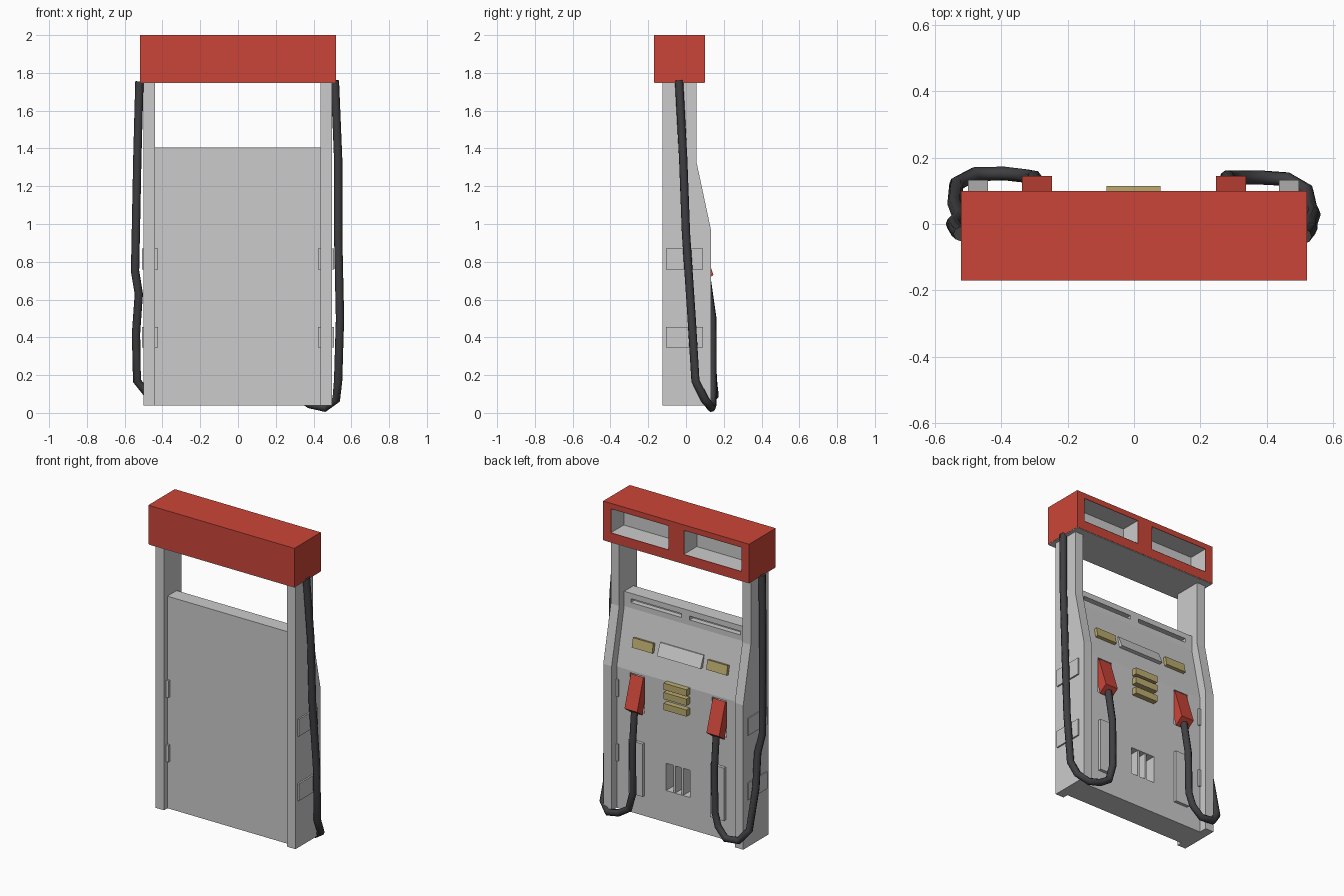
import bpy, bmesh, math
from mathutils import Matrix

if "Cube" in bpy.data.objects:
    bpy.data.objects.remove(bpy.data.objects["Cube"])


def material(name, rgb):
    m = bpy.data.materials.new(name)
    m.diffuse_color = (*rgb, 1)
    m.use_nodes = True
    m.node_tree.nodes["Principled BSDF"].inputs["Base Color"].default_value = m.diffuse_color
    return m


RED = material("red", (0.60, 0.06, 0.04))
YELLOW = material("yellow", (0.50, 0.41, 0.16))
RUBBER = material("rubber", (0.05, 0.05, 0.055))


def finish(name, bm, mat=None):
    bmesh.ops.recalc_face_normals(bm, faces=bm.faces)
    me = bpy.data.meshes.new(name)
    bm.to_mesh(me)
    bm.free()
    ob = bpy.data.objects.new(name, me)
    bpy.context.collection.objects.link(ob)
    if mat:
        me.materials.append(mat)
    return ob


def box(name, x, y, z, mat=None):
    bm = bmesh.new()
    size = Matrix.Diagonal((x[1] - x[0], y[1] - y[0], z[1] - z[0], 1))
    mid = Matrix.Translation((sum(x) / 2, sum(y) / 2, sum(z) / 2))
    bmesh.ops.create_cube(bm, size=1, matrix=mid @ size)
    return finish(name, bm, mat)


def prism(name, profile, x, mat=None):
    """Extrude a (y, z) profile along x."""
    bm = bmesh.new()
    face = bm.faces.new([bm.verts.new((x[0], y, z)) for y, z in profile])
    new = bmesh.ops.extrude_face_region(bm, geom=[face])["geom"]
    bmesh.ops.translate(bm, vec=(x[1] - x[0], 0, 0),
                        verts=[v for v in new if isinstance(v, bmesh.types.BMVert)])
    return finish(name, bm, mat)


def span(c, w):
    return (c - w / 2, c + w / 2)


def cut(ob, x, y, z):
    cutter = box("cutter", x, y, z)
    cutter.hide_render = True
    mod = ob.modifiers.new("cut", "BOOLEAN")
    mod.operation, mod.solver, mod.object = "DIFFERENCE", "EXACT", cutter
    bpy.context.view_layer.objects.active = ob
    bpy.ops.object.modifier_apply(modifier=mod.name)
    bpy.data.objects.remove(cutter)


def hose(name, pts):
    cu = bpy.data.curves.new(name, "CURVE")
    cu.dimensions = "3D"
    cu.bevel_depth, cu.bevel_resolution, cu.use_fill_caps = 0.022, 2, True
    sp = cu.splines.new("POLY")
    sp.points.add(len(pts) - 1)
    for p, co in zip(sp.points, pts):
        p.co = (*co, 1)
    cu.materials.append(RUBBER)
    ob = bpy.data.objects.new(name, cu)
    bpy.context.collection.objects.link(ob)
    bpy.ops.object.select_all(action="DESELECT")
    ob.select_set(True)
    bpy.context.view_layer.objects.active = ob
    bpy.ops.object.convert(target="MESH")


# Main cabinet with sloped console
body = prism("cabinet", [(-0.09, 0.04), (0.08, 0.04), (0.08, 0.95), (0.005, 1.31),
                         (0.005, 1.405), (-0.09, 1.405)], (-0.445, 0.44))

# Canopy, its grey underside and lined display windows
canopy = box("canopy", (-0.52, 0.52), (-0.17, 0.10), (1.75, 2.0), RED)
box("canopy_underside", (-0.518, 0.518), (-0.168, 0.098), (1.746, 1.752))

for s, side in ((1, "right"), (-1, "left")):
    # Side post and its cover plates
    post_x = (0.437, 0.497) if s > 0 else (-0.50, -0.44)
    prism(side + "_post", [(-0.125, 0.04), (0.132, 0.04), (0.132, 0.97), (0.055, 1.33),
                           (0.055, 1.75), (-0.125, 1.75)], post_x)
    for i, z in enumerate((0.40, 0.815)):
        box(f"{side}_side_plate_{i}", span(s * 0.465, 0.084), (-0.105, 0.09), span(z, 0.11))

    # Canopy window with grey liner
    cut(canopy, span(s * 0.26, 0.41), (-0.03, 0.2), (1.81, 1.965))
    liner = box(side + "_window_liner", span(s * 0.26, 0.406), (-0.028, 0.099), (1.812, 1.963))
    bm = bmesh.new()
    bm.from_mesh(liner.data)
    bmesh.ops.delete(bm, geom=[f for f in bm.faces if f.normal.y > 0.9], context="FACES")
    bmesh.ops.reverse_faces(bm, faces=bm.faces)
    bm.to_mesh(liner.data)
    bm.free()

    # Console slot, nozzle recess, nozzle and hose plate
    cut(body, span(s * 0.21, 0.36), (-0.03, 0.1), (1.345, 1.37))
    cut(body, span(s * 0.292, 0.105), (0.02, 0.2), (0.70, 0.935))
    prism(side + "_nozzle", [(0.03, 0.90), (0.08, 0.93), (0.145, 0.73), (0.09, 0.69)],
          span(s * 0.292, 0.09), RED)
    box(side + "_hose_plate", span(s * 0.29, 0.10), (0.07, 0.10), (0.17, 0.51))

    # Sloped console button
    button = box(side + "_console_button", span(0, 0.145), span(0, 0.035), span(0, 0.06), YELLOW)
    button.location = (s * 0.265, 0.047, 1.12)
    button.rotation_euler.x = math.atan2(0.075, 0.36)

# Wedge shaped reader on the console
prism("console_reader", [(0.03, 1.165), (0.042, 1.165), (0.075, 1.09), (0.04, 1.085)],
      (-0.155, 0.155))

# Grade buttons
for i, z in enumerate((0.93, 0.87, 0.80)):
    box(f"grade_button_{i}", (-0.083, 0.08), (0.07, 0.115), span(z, 0.043), YELLOW)

# Divided recess low on the cabinet
cut(body, (-0.085, 0.085), (0.0, 0.2), (0.245, 0.42))
for x in (-0.028, 0.028):
    box("recess_divider", span(x, 0.014), (-0.005, 0.075), (0.24, 0.425))

# Hoses
hose("right_hose", [(0.29, 0.11, 0.71), (0.283, 0.14, 0.50), (0.28, 0.14, 0.20),
                    (0.31, 0.14, 0.09), (0.38, 0.14, 0.045), (0.46, 0.135, 0.026),
                    (0.52, 0.10, 0.07), (0.53, 0.05, 0.17), (0.54, 0.03, 0.50),
                    (0.53, 0.0, 0.95), (0.53, -0.015, 1.35), (0.513, -0.037, 1.76)])
hose("left_hose", [(-0.292, 0.11, 0.71), (-0.30, 0.14, 0.50), (-0.305, 0.14, 0.23),
                   (-0.33, 0.145, 0.15), (-0.39, 0.152, 0.09), (-0.48, 0.15, 0.10),
                   (-0.535, 0.12, 0.17), (-0.54, 0.06, 0.42), (-0.525, 0.02, 0.63),
                   (-0.545, 0.0, 0.75), (-0.533, -0.02, 1.35), (-0.522, -0.03, 1.755)])
